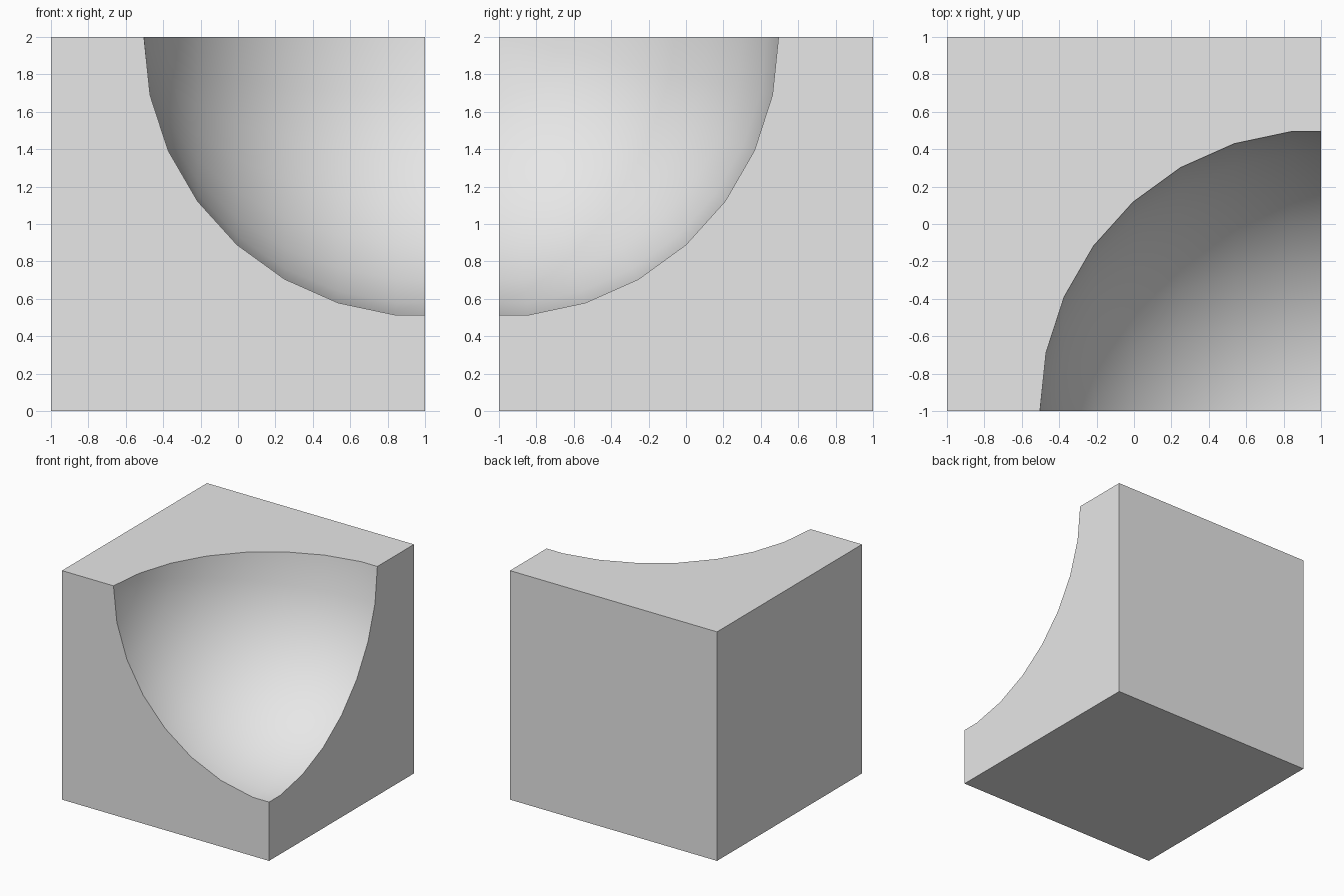
import bpy
import math

if "Cube" in bpy.data.objects:
    bpy.data.objects.remove(bpy.data.objects["Cube"], do_unlink=True)

# Single grey material
grey = bpy.data.materials.new("light_grey")
grey.use_nodes = True
colour = (0.8, 0.8, 0.8, 1.0)
grey.diffuse_color = colour
grey.node_tree.nodes["Principled BSDF"].inputs["Base Color"].default_value = colour

# Solid block
bpy.ops.mesh.primitive_cube_add(size=2, location=(0, 0, 1))
block = bpy.context.object
block.name = "hollowed_block"
block.data.materials.append(grey)

# Ball centred on the front upper corner, with its poles along x
bpy.ops.mesh.primitive_uv_sphere_add(
    segments=30, ring_count=15, radius=1.503,
    location=(1, -1, 2), rotation=(0, math.pi / 2, 0))
ball = bpy.context.object
ball.name = "ball_cutter"
ball.data.materials.append(grey)
bpy.ops.object.shade_smooth()
ball.hide_render = True

# Scoop the ball out of the block
scoop = block.modifiers.new("scoop", 'BOOLEAN')
scoop.operation = 'DIFFERENCE'
scoop.solver = 'EXACT'
scoop.object = ball
bpy.context.view_layer.objects.active = block
bpy.ops.object.modifier_apply(modifier=scoop.name)
bpy.data.objects.remove(ball, do_unlink=True)

# Smooth the hollow and keep its rim and the block edges sharp
bpy.ops.object.select_all(action='DESELECT')
block.select_set(True)
bpy.ops.object.shade_smooth_by_angle(angle=math.radians(30))
